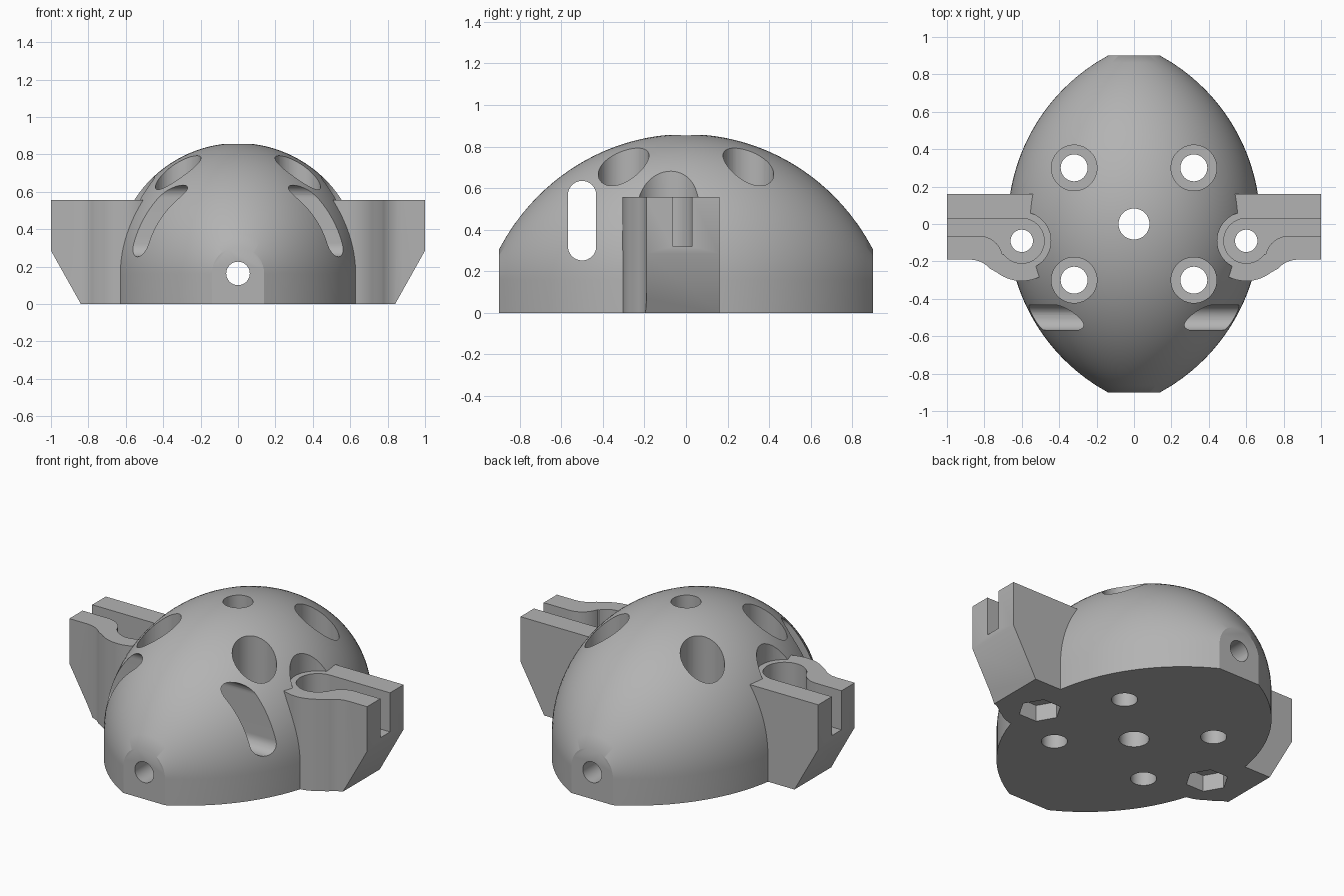
import bpy, bmesh, math

if "Cube" in bpy.data.objects:
    bpy.data.objects.remove(bpy.data.objects["Cube"])

grey = bpy.data.materials.new("plain_grey")
grey.diffuse_color = (0.45, 0.45, 0.45, 1)
grey.use_nodes = True
grey.node_tree.nodes["Principled BSDF"].inputs["Base Color"].default_value = grey.diffuse_color


def add_object(name, bm):
    bmesh.ops.recalc_face_normals(bm, faces=bm.faces)
    me = bpy.data.meshes.new(name)
    bm.to_mesh(me)
    bm.free()
    ob = bpy.data.objects.new(name, me)
    bpy.context.collection.objects.link(ob)
    me.materials.append(grey)
    return ob


def prism(name, pts, lo, hi, axis='z'):
    """Extrude a 2D outline along z (xy outline), y (xz outline) or x (yz outline)."""
    place = {'z': lambda a, b, t: (a, b, t),
             'y': lambda a, b, t: (a, t, b),
             'x': lambda a, b, t: (t, a, b)}[axis]
    bm = bmesh.new()
    low = [bm.verts.new(place(a, b, lo)) for a, b in pts]
    top = [bm.verts.new(place(a, b, hi)) for a, b in pts]
    n = len(pts)
    bm.faces.new(low)
    bm.faces.new(top)
    for i in range(n):
        bm.faces.new((low[i], low[(i + 1) % n], top[(i + 1) % n], top[i]))
    return add_object(name, bm)


def arc(cx, cy, r, a0=0, a1=360, n=48):
    """Points on an arc; a full turn leaves out the repeated end point."""
    m = n if a1 - a0 == 360 else n - 1
    return [(cx + r * math.cos(math.radians(a0 + (a1 - a0) * i / m)),
             cy + r * math.sin(math.radians(a0 + (a1 - a0) * i / m))) for i in range(n)]


def combine(target, other, operation='DIFFERENCE'):
    mod = target.modifiers.new("combine", 'BOOLEAN')
    mod.operation = operation
    mod.solver = 'EXACT'
    mod.object = other
    bpy.context.view_layer.objects.active = target
    bpy.ops.object.modifier_apply(modifier=mod.name)
    bpy.data.objects.remove(other, do_unlink=True)


# Domed shell: lens-shaped plan, arched cross-section on straight walls
R, RINGS, SEG, AXIS_Z = 1.0245, 48, 56, 0.16
bm = bmesh.new()
rings = []
for i in range(RINGS + 1):
    y = -0.9 + 1.8 * i / RINGS
    w = math.sqrt(R * R - y * y) - (R - 0.675)
    outline = [(w, 0)] + [(w * math.cos(math.pi * k / SEG),
                           AXIS_Z + 1.037 * w * math.sin(math.pi * k / SEG))
                          for k in range(SEG + 1)] + [(-w, 0)]
    rings.append([bm.verts.new((x, y, z)) for x, z in outline])
count = len(rings[0])
for a, b in zip(rings, rings[1:]):
    for k in range(count - 1):
        bm.faces.new((a[k], a[k + 1], b[k + 1], b[k]))
bm.faces.new(rings[0])
bm.faces.new(rings[-1])
bm.faces.new([r[0] for r in rings] + [r[-1] for r in reversed(rings)])
body = add_object("domed_body", bm)

TOP, PX, PY = 0.557, 0.6, -0.09     # clamp top height and pivot position
for s in (1, -1):
    def side(pts):
        return [(s * x, y) for x, y in pts]

    # Round clearance in the dome above the clamp
    combine(body, prism("clearance", side(arc(PX, PY, 0.155)), TOP, 1.2))

    # Clamp block: arm, concave blend and round boss, chamfered below
    plan = ([(0.4, 0.16), (1, 0.16), (1, -0.19), (0.88, -0.19)]
            + arc(0.88, -0.34, 0.15, 100, 138, 8)
            + arc(PX, PY, 0.215, -52, -130, 16)
            + [(0.4, -0.22)])
    clamp = prism("clamp", side(plan), 0, TOP)
    combine(clamp, prism("chamfer", side([(0.84, -0.0005), (1.0, 0.285), (1.2, 0.285),
                                          (1.2, -0.1), (0.784, -0.1)]), -1, 1, 'y'))
    combine(body, clamp, 'UNION')

    # Keyhole: round bore with a flared slit running out through the arm
    keyhole = ([(1.1, -0.063), (1.1, 0.03)]
               + arc(PX, PY, 0.12, 90, 324, 36)
               + arc(0.83, -0.193, 0.13, 165, 90, 12))
    combine(body, prism("keyhole", side(keyhole), 0.32, 1.2))

    # Bolt hole with a hexagonal nut pocket underneath
    combine(body, prism("bolt_hole", side(arc(PX, PY, 0.06, n=32)), -0.1, 0.6))
    combine(body, prism("nut_pocket", side(arc(PX, PY, 0.12, n=6)), -0.1, 0.1))

    # Counterbored screw holes
    for y in (-0.3, 0.3):
        combine(body, prism("counterbore", side(arc(0.32, y, 0.122)), 0.2, 1.2))
        combine(body, prism("screw_hole", side(arc(0.32, y, 0.072, n=32)), -0.1, 0.5))

# Centre hole, lengthwise hole and crosswise strap slot
combine(body, prism("centre_hole", arc(0, 0, 0.083), -0.1, 1.2))
combine(body, prism("long_hole", arc(0, 0.163, 0.063, n=32), -1.2, 1.2, 'y'))
slot = arc(-0.5, 0.567, 0.068, 0, 180, 17) + arc(-0.5, 0.32, 0.068, 180, 359.9, 17)
combine(body, prism("strap_slot", slot, -1.2, 1.2, 'x'))

# Smooth the curved walls, keep the cut edges sharp
bpy.ops.object.select_all(action='DESELECT')
body.select_set(True)
bpy.context.view_layer.objects.active = body
bpy.ops.object.shade_smooth_by_angle(angle=math.radians(30))
